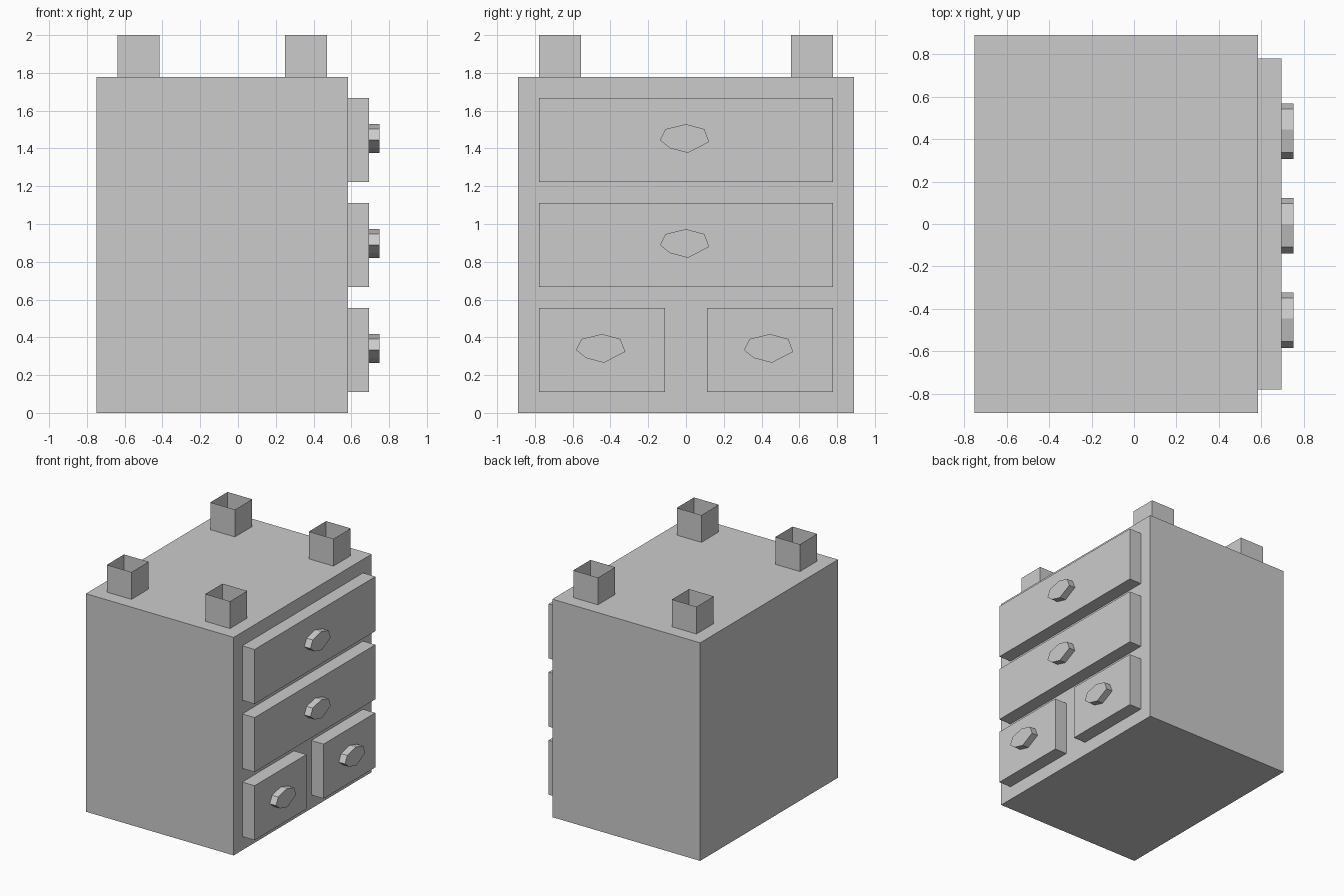
import bpy

if "Cube" in bpy.data.objects:
    bpy.data.objects.remove(bpy.data.objects["Cube"])

U = 1 / 9          # design module
BACK = -0.75       # rear of the cabinet
FACE = BACK + 12 * U   # plane the drawers sit on


def make(name, verts, faces):
    mesh = bpy.data.meshes.new(name)
    mesh.from_pydata(verts, [], faces)
    mesh.update()
    obj = bpy.data.objects.new(name, mesh)
    bpy.context.collection.objects.link(obj)
    return obj


def prism(name, base, offset, start_cap=False, end_cap=True):
    """Sweep a counter-clockwise outline along offset, with optional caps."""
    n = len(base)
    verts = base + [tuple(a + b for a, b in zip(p, offset)) for p in base]
    faces = [(i, (i + 1) % n, n + (i + 1) % n, n + i) for i in range(n)]
    if start_cap:
        faces.append(tuple(reversed(range(n))))
    if end_cap:
        faces.append(tuple(range(n, 2 * n)))
    return make(name, verts, faces)


def rect_xy(x0, x1, y0, y1, z):
    return [(x0, y0, z), (x1, y0, z), (x1, y1, z), (x0, y1, z)]


# Cabinet body
prism("cabinet_body", rect_xy(BACK, FACE, -8 * U, 8 * U, 0), (0, 0, 16 * U), start_cap=True)

# Open square leg tubes on top
for x in (BACK + U, FACE - 3 * U):
    for y in (-7 * U, 5 * U):
        prism("leg", rect_xy(x, x + 2 * U, y, y + 2 * U, 16 * U), (0, 0, 2 * U), end_cap=False)

# Seven-sided knob outline (y, z) around the drawer centre
KNOB = [(-0.138, 0.0), (-0.085, -0.043), (0.01, -0.068), (0.123, -0.01),
        (0.097, 0.058), (0.0, 0.084), (-0.108, 0.058)]

# Drawers and knobs: name, y range, bottom z (in modules)
drawers = [("top_drawer", -7, 7, 11), ("middle_drawer", -7, 7, 6),
           ("lower_left_drawer", -7, -1, 1), ("lower_right_drawer", 1, 7, 1)]
for name, y0, y1, z0 in drawers:
    y0, y1, z0, z1 = y0 * U, y1 * U, z0 * U, (z0 + 4) * U
    prism(name, [(FACE, y0, z0), (FACE, y1, z0), (FACE, y1, z1), (FACE, y0, z1)], (U, 0, 0))
    cy, cz = (y0 + y1) / 2, (z0 + z1) / 2
    prism(name + "_knob", [(FACE + U, cy + y, cz + z) for y, z in KNOB], (U / 2, 0, 0))
